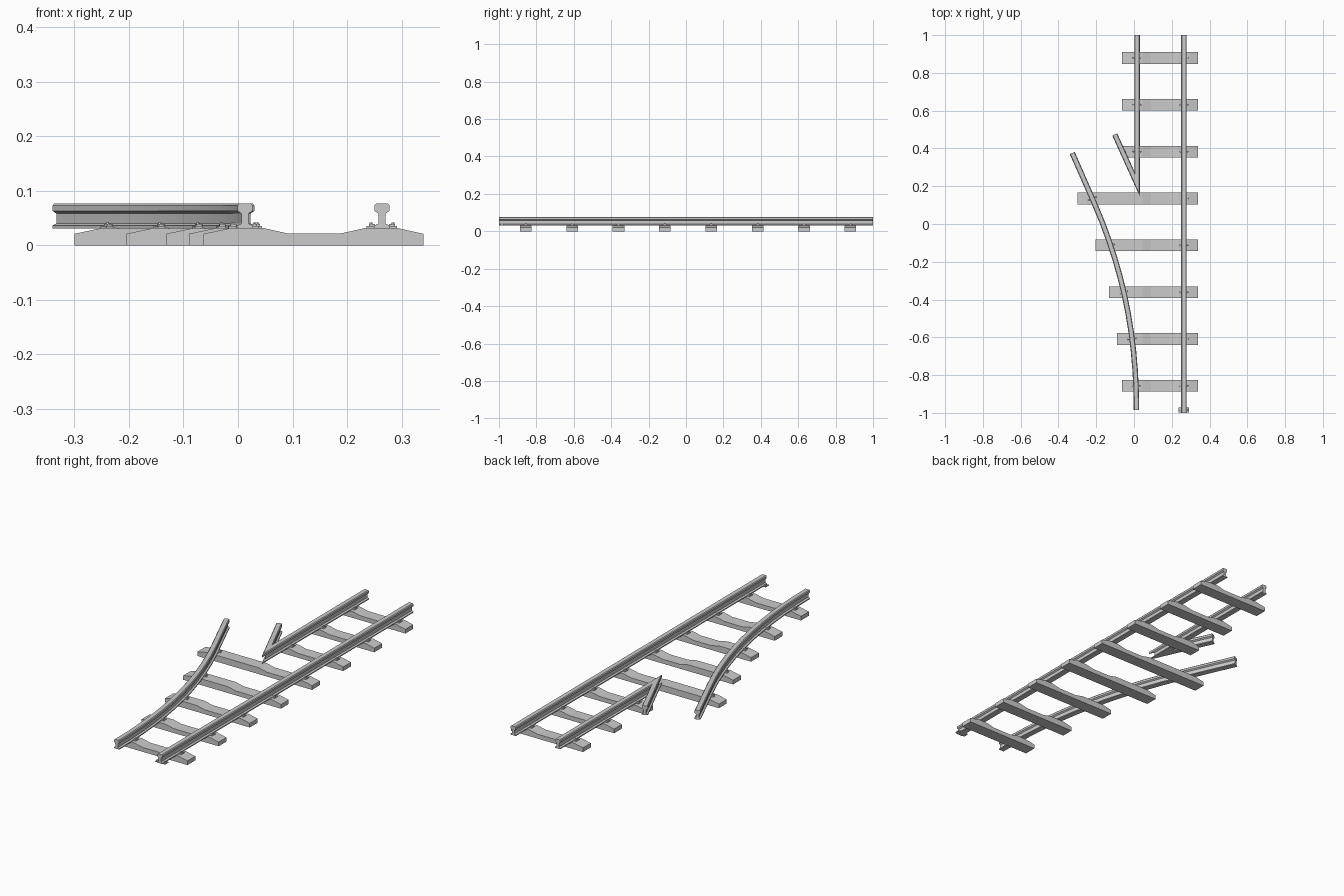
import bpy
import bmesh
import math
from mathutils import Vector, Matrix
from mathutils.geometry import interpolate_bezier

cube = bpy.data.objects.get("Cube")
if cube:
    bpy.data.objects.remove(cube, do_unlink=True)

RIGHT_X, LEFT_X = 0.264, 0.016
RAIL_END = 1.0


def finish(name, bm, smooth=False):
    bmesh.ops.recalc_face_normals(bm, faces=bm.faces)
    mesh = bpy.data.meshes.new(name)
    bm.to_mesh(mesh)
    bm.free()
    obj = bpy.data.objects.new(name, mesh)
    bpy.context.collection.objects.link(obj)
    if smooth:
        bpy.ops.object.select_all(action='DESELECT')
        obj.select_set(True)
        bpy.context.view_layer.objects.active = obj
        bpy.ops.object.shade_smooth_by_angle(angle=math.radians(25))
    return obj


# Rail section: foot, web and rounded head, mirrored about the centre
half = [(0.0145, 0.031), (0.0145, 0.036), (0.0065, 0.04), (0.0065, 0.058),
        (0.014, 0.063), (0.014, 0.073), (0.0105, 0.077)]
section = half + [(-x, z) for x, z in reversed(half)]


def rail(name, path):
    """Sweep the rail section along a flat path with mitred joints."""
    bm = bmesh.new()
    pts = [Vector(p).to_2d() for p in path]
    dirs = [(b - a).normalized() for a, b in zip(pts, pts[1:])]
    rings = []
    for i, p in enumerate(pts):
        before, after = dirs[max(i - 1, 0)], dirs[min(i, len(dirs) - 1)]
        n0, n1 = Vector((before.y, -before.x)), Vector((after.y, -after.x))
        mitre = (n0 + n1) / (1 + n0.dot(n1))
        rings.append([bm.verts.new((*(p + mitre * x), z)) for x, z in section])
    count = len(section)
    for a, b in zip(rings, rings[1:]):
        for j in range(count):
            k = (j + 1) % count
            bm.faces.new((a[j], a[k], b[k], b[j]))
    bm.faces.new(rings[0])
    bm.faces.new(rings[-1])
    return finish(name, bm, smooth=True)


# Straight stock rail
rail("stock_rail", [(RIGHT_X, -RAIL_END), (RIGHT_X, RAIL_END)])

# Diverging rail: a bend followed by a straight run
bend = interpolate_bezier(Vector((0.013, -0.985, 0)), Vector((0.013, -0.6, 0)),
                          Vector((-0.053, -0.25, 0)), Vector((-0.21, 0.11, 0)), 12)
curve_path = [p.to_2d() for p in bend] + [Vector((-0.327, 0.376))]
rail("diverging_rail", curve_path)

# Crossing nose: one rail folded back sharply on itself
rail("crossing_rail", [(LEFT_X, RAIL_END), (LEFT_X, 0.213), (-0.102, 0.474)])


def sleeper(name, y, left):
    """Sleeper with raised rail seats and a dipped middle."""
    outline = [(left, 0), (left, 0.021), (left + 0.052, 0.032), (0.045, 0.032),
               (0.09, 0.022), (0.19, 0.022), (0.235, 0.032), (0.29, 0.032),
               (0.34, 0.021), (0.34, 0)]
    bm = bmesh.new()
    face = bm.faces.new([bm.verts.new((x, y - 0.031, z)) for x, z in outline])
    grown = bmesh.ops.extrude_face_region(bm, geom=[face])
    verts = [v for v in grown["geom"] if isinstance(v, bmesh.types.BMVert)]
    bmesh.ops.translate(bm, verts=verts, vec=(0, 0.062, 0))
    finish(name, bm)


def chair(name, x, y, angle=0):
    """Base plate with a clip and bolt head on each side of the rail."""
    bm = bmesh.new()

    def block(cx, cz, sx, sy, sz):
        bmesh.ops.create_cube(bm, size=1, matrix=Matrix.Translation((cx, 0, cz))
                              @ Matrix.Diagonal((sx, sy, sz, 1)))

    block(0, 0.033, 0.056, 0.026, 0.004)
    for side in (-1, 1):
        block(side * 0.0185, 0.0365, 0.011, 0.012, 0.005)
        bmesh.ops.create_cone(bm, cap_ends=True, segments=6, radius1=0.004,
                              radius2=0.003, depth=0.004,
                              matrix=Matrix.Translation((side * 0.02, 0, 0.04)))
    bm.transform(Matrix.Translation((x, y, 0)) @ Matrix.Rotation(angle, 4, 'Z'))
    finish(name, bm)


def curve_at(y):
    """Position and heading of the diverging rail at a given y."""
    for a, b in zip(curve_path, curve_path[1:]):
        if a.y <= y <= b.y:
            d = b - a
            return a.x + d.x * (y - a.y) / d.y, math.atan2(-d.x, d.y)


# Sleepers, longer where the tracks part, with a chair under each rail
left_ends = [-0.063, -0.09, -0.132, -0.205, -0.3, -0.063, -0.063, -0.063]
for i, left in enumerate(left_ends):
    y = -0.857 + i * 0.248
    sleeper(f"sleeper_{i + 1}", y, left)
    chair(f"stock_chair_{i + 1}", RIGHT_X, y)
    x, angle = curve_at(y) if i < 5 else (LEFT_X, 0)
    chair(f"inner_chair_{i + 1}", x, y, angle)

# Loose chair at the rail end
chair("end_chair", RIGHT_X, -0.984)
